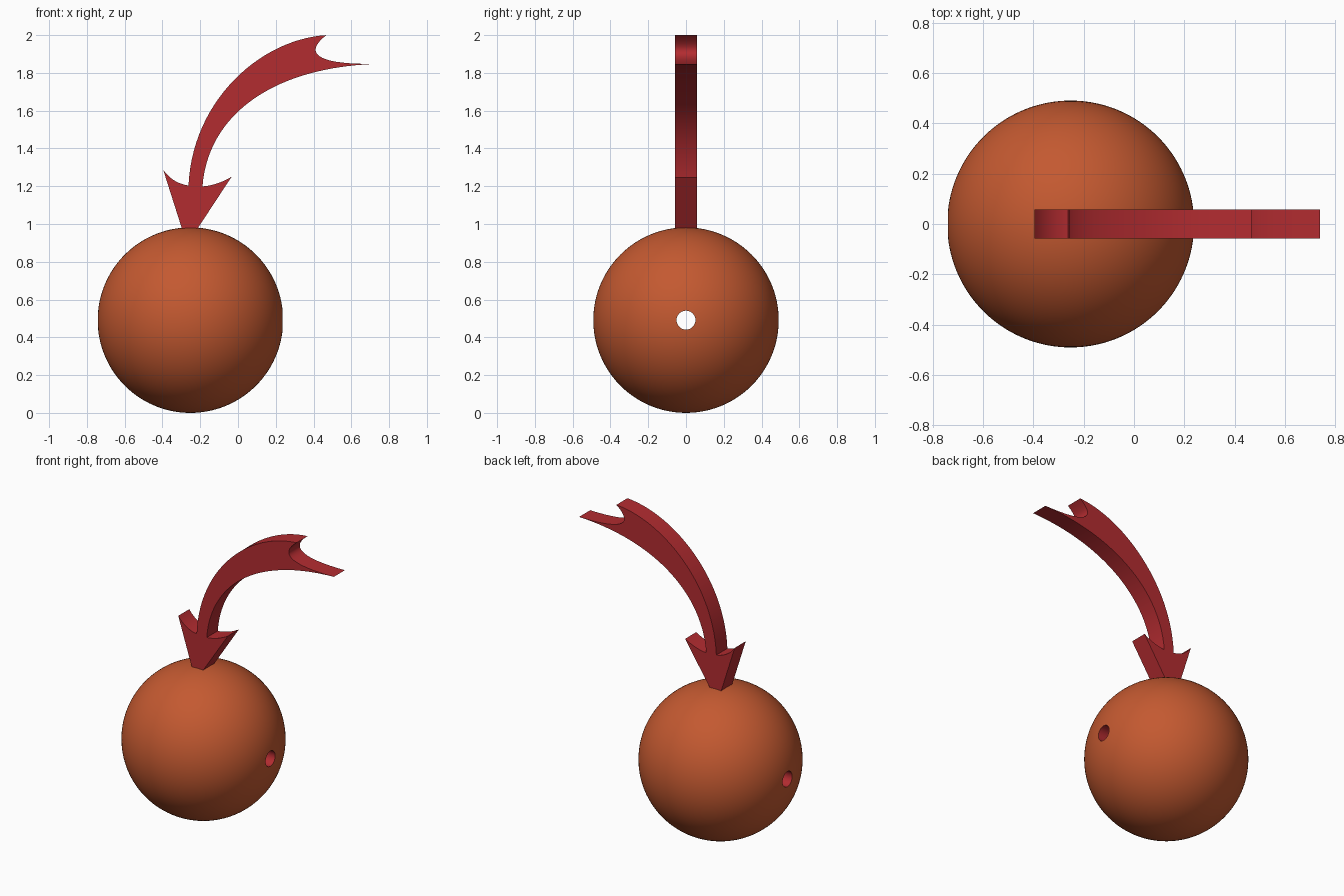
import bpy, bmesh, math
from mathutils import Vector

if "Cube" in bpy.data.objects:
    bpy.data.objects.remove(bpy.data.objects["Cube"])


def material(name, color):
    m = bpy.data.materials.new(name)
    m.diffuse_color = color
    m.use_nodes = True
    m.node_tree.nodes["Principled BSDF"].inputs["Base Color"].default_value = m.diffuse_color
    return m


orange = material("orange", (0.55, 0.10, 0.03, 1))
red = material("red", (0.45, 0.025, 0.03, 1))


def add_object(name, bm, mats, angle):
    bmesh.ops.recalc_face_normals(bm, faces=bm.faces)
    mesh = bpy.data.meshes.new(name)
    bm.to_mesh(mesh)
    bm.free()
    for m in mats:
        mesh.materials.append(m)
    ob = bpy.data.objects.new(name, mesh)
    bpy.context.collection.objects.link(ob)
    bpy.ops.object.select_all(action='DESELECT')
    ob.select_set(True)
    bpy.context.view_layer.objects.active = ob
    bpy.ops.object.shade_smooth_by_angle(angle=math.radians(angle))
    return ob


def bezier(p0, p1, p2, p3, n):
    pts = []
    for i in range(n):
        t = i / n
        s = 1 - t
        pts.append(tuple(s**3 * a + 3 * s * s * t * b + 3 * s * t * t * c + t**3 * d
                         for a, b, c, d in zip(p0, p1, p2, p3)))
    return pts


# Ball: arc spun round the x axis, with a red bore running through it
R, HOLE, SEG, ARC = 0.491, 0.05, 96, 64
CENTRE = Vector((-0.252, 0, 0.491))
a0 = math.asin(HOLE / R)
bm = bmesh.new()
rings = []
for i in range(ARC + 1):
    a = a0 + (math.pi - 2 * a0) * i / ARC
    x, r = R * math.cos(a), R * math.sin(a)
    rings.append([bm.verts.new(CENTRE + Vector((x, r * math.cos(b), r * math.sin(b))))
                  for b in (2 * math.pi * k / SEG for k in range(SEG))])
for i in range(ARC + 1):
    lower, upper = rings[i], rings[(i + 1) % (ARC + 1)]
    for k in range(SEG):
        j = (k + 1) % SEG
        f = bm.faces.new((lower[k], lower[j], upper[j], upper[k]))
        f.material_index = 1 if i == ARC else 0
add_object("bored_ball", bm, [orange, red], 40)

# Arrow: curved outline in the xz plane, extruded in y, its point sunk in the ball
tail_top, tail_low = (0.468, 2.0), (0.74, 1.848)
neck_l, neck_r = (-0.262, 1.204), (-0.188, 1.199)
barb_l, barb_r = (-0.396, 1.287), (-0.034, 1.25)
outline = bezier(neck_l, (-0.241, 1.66), (0.124, 1.979), tail_top, 28)
outline += bezier(tail_top, (0.378, 1.931), (0.347, 1.841), tail_low, 20)
outline += bezier(tail_low, (0.167, 1.83), (-0.161, 1.565), neck_r, 28)
outline += bezier(neck_r, (-0.14, 1.203), (-0.09, 1.217), barb_r, 10)
outline += [barb_r, (-0.27, 0.891)]
outline += bezier(barb_l, (-0.36, 1.235), (-0.31, 1.21), neck_l, 10)
bm = bmesh.new()
HALF = 0.0575
face = bm.faces.new([bm.verts.new((x, -HALF, z)) for x, z in outline])
ext = bmesh.ops.extrude_face_region(bm, geom=[face], use_keep_orig=True)
bmesh.ops.translate(bm, vec=(0, 2 * HALF, 0),
                    verts=[g for g in ext["geom"] if isinstance(g, bmesh.types.BMVert)])
add_object("curved_arrow", bm, [red], 30)
